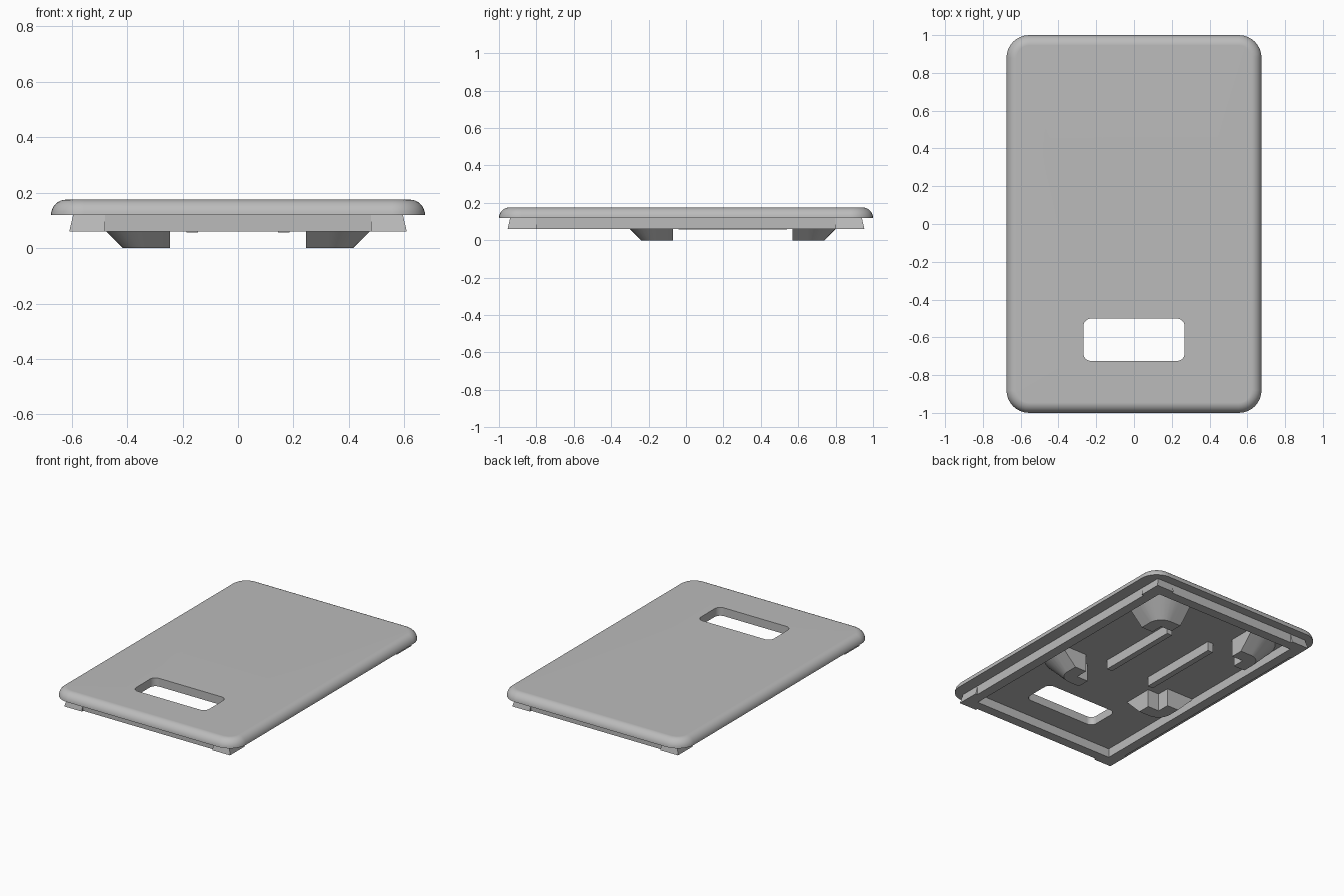
import bpy, bmesh, math

old = bpy.data.objects.get("Cube")
if old:
    bpy.data.objects.remove(old, do_unlink=True)

grey = bpy.data.materials.new("light_grey")
grey.use_nodes = True
colour = (0.5, 0.5, 0.5, 1)
grey.diffuse_color = colour
grey.node_tree.nodes["Principled BSDF"].inputs["Base Color"].default_value = colour


def loft(name, rings, closed=False):
    """Skin matching (outline, z) rings; closed joins last to first, otherwise ends are capped."""
    bm = bmesh.new()
    loops = [[bm.verts.new((x, y, z)) for x, y in outline] for outline, z in rings]
    pairs = list(zip(loops, loops[1:]))
    if closed:
        pairs.append((loops[-1], loops[0]))
    else:
        bm.faces.new(loops[0])
        bm.faces.new(loops[-1])
    for a, b in pairs:
        for i in range(len(a)):
            j = (i + 1) % len(a)
            bm.faces.new((a[i], a[j], b[j], b[i]))
    bmesh.ops.remove_doubles(bm, verts=bm.verts, dist=0.0001)
    bmesh.ops.recalc_face_normals(bm, faces=bm.faces)
    mesh = bpy.data.meshes.new(name)
    bm.to_mesh(mesh)
    bm.free()
    mesh.materials.append(grey)
    obj = bpy.data.objects.new(name, mesh)
    bpy.context.collection.objects.link(obj)
    return obj


def smooth(obj, angle=30):
    bpy.ops.object.select_all(action="DESELECT")
    obj.select_set(True)
    bpy.context.view_layer.objects.active = obj
    bpy.ops.object.shade_smooth_by_angle(angle=math.radians(angle))
    obj.modifiers.new("even_shading", "WEIGHTED_NORMAL").keep_sharp = True


def arc(cx, cy, r, start, end, steps=8):
    angles = [math.radians(start + (end - start) * i / steps) for i in range(steps + 1)]
    return [(cx + r * math.cos(a), cy + r * math.sin(a)) for a in angles]


def rounded_rect(hx, hy, r, cy=0):
    points = []
    for k, (sx, sy) in enumerate([(1, 1), (-1, 1), (-1, -1), (1, -1)]):
        points += arc(sx * (hx - r), cy + sy * (hy - r), r, 90 * k, 90 * k + 90)
    return points


def four_corners(corner):
    """Repeat one corner's points around all four quadrants, keeping the winding."""
    points = []
    for sx, sy in [(1, 1), (-1, 1), (-1, -1), (1, -1)]:
        part = corner if sx * sy > 0 else corner[::-1]
        points += [(sx * x, sy * y) for x, y in part]
    return points


# Heights
rim_low, under, top = 0.06, 0.12, 0.175

# Cover plate with a rounded upper edge and a slot through it
edge = top - under
rings = []
for i in range(9):
    a = math.pi / 2 * i / 8
    inset = edge * (1 - math.cos(a))
    rings.append((rounded_rect(0.675 - inset, 1 - inset, 0.12 - inset), under + edge * math.sin(a)))
slot = rounded_rect(0.268, 0.112, 0.04, -0.613)
rings += [(slot, top), (slot, under)]
smooth(loft("cover_plate", rings, closed=True))


# Locating rim under the plate, flaring out at its corners
def rim_outline(flare):
    x, y = 0.595, 0.94
    return four_corners([(x, 0.8), (x + flare, 0.8), (x + flare, y + flare),
                         (0.48, y + flare), (0.48, y)])


inner = four_corners([(0.53, 0.8), (0.53, 0.8), (0.53, 0.875), (0.48, 0.875), (0.48, 0.875)])
loft("locating_rim", [(rim_outline(0), under), (rim_outline(0.014), rim_low),
                      (inner, rim_low), (inner, under)], closed=True)


# Four L-shaped feet, sloped outside and notched inside
def foot_outline(spread, sx, sy):
    points = [(0.245, 0.655), (0.245, 0.74 + spread)]
    points += arc(0.325, 0.65, 0.09 + spread, 90, 0)
    points += [(0.415 + spread, 0.57), (0.33, 0.57), (0.33, 0.655)]
    mid = 0.25
    return [(sx * x, mid + sy * (y - mid)) for x, y in points]


for sx, side in [(1, "left"), (-1, "right")]:
    for sy, end in [(1, "back"), (-1, "front")]:
        foot = loft(f"foot_{end}_{side}", [(foot_outline(0, sx, sy), 0),
                                           (foot_outline(under, sx, sy), under)])
        smooth(foot)

    # Long stiffening rib between the feet
    rib = [(sx * 0.145, -0.04), (sx * 0.185, -0.04), (sx * 0.185, 0.54), (sx * 0.145, 0.54)]
    loft(f"rib_{side}", [(rib, 0.057), (rib, under)])
